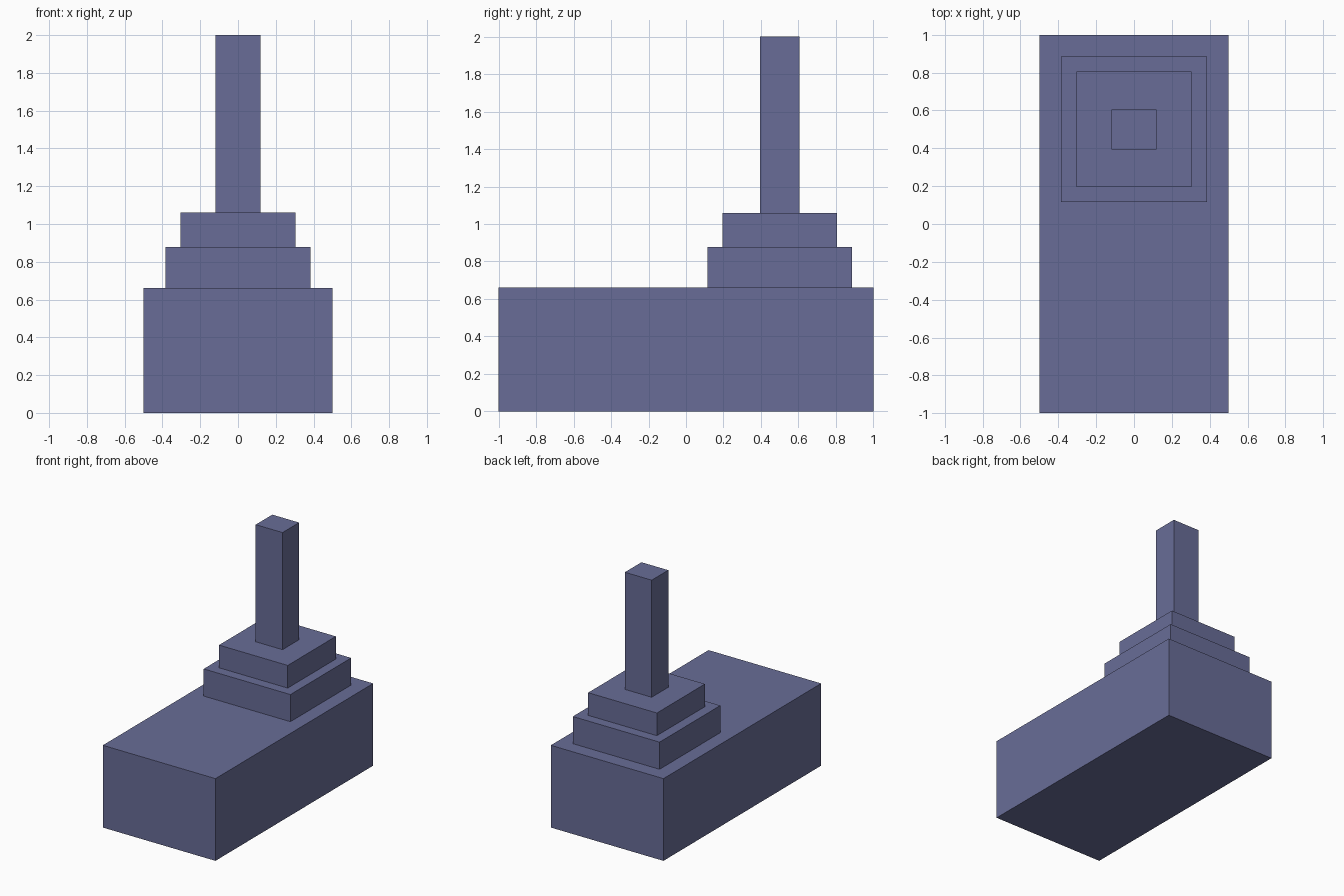
import bpy
import bmesh
from mathutils import Matrix, Vector

if "Cube" in bpy.data.objects:
    bpy.data.objects.remove(bpy.data.objects["Cube"])

# One flat slate-blue colour
slate = bpy.data.materials.new("slate_blue")
slate.diffuse_color = (0.14, 0.152, 0.31, 1.0)
slate.use_nodes = True
slate.node_tree.nodes["Principled BSDF"].inputs["Base Color"].default_value = slate.diffuse_color


def box(name, size_x, size_y, y, z0, z1):
    """Box centred on x = 0 and on the given y, spanning z0 to z1."""
    bm = bmesh.new()
    place = Matrix.Translation((0, y, (z0 + z1) / 2)) @ Matrix.Diagonal(
        Vector((size_x, size_y, z1 - z0, 1)))
    bmesh.ops.create_cube(bm, size=1, matrix=place)
    mesh = bpy.data.meshes.new(name)
    bm.to_mesh(mesh)
    bm.free()
    mesh.materials.append(slate)
    obj = bpy.data.objects.new(name, mesh)
    bpy.context.collection.objects.link(obj)
    return obj


# Long main block
box("main_block", 1.0, 2.0, 0.0, 0.0, 0.66)

# Stepped tower, stacked over the back half
TOWER_Y = 0.5
box("lower_step", 0.77, 0.77, TOWER_Y, 0.66, 0.878)
box("upper_step", 0.61, 0.61, TOWER_Y, 0.878, 1.06)
box("tower_shaft", 0.238, 0.21, TOWER_Y, 1.06, 2.0)
